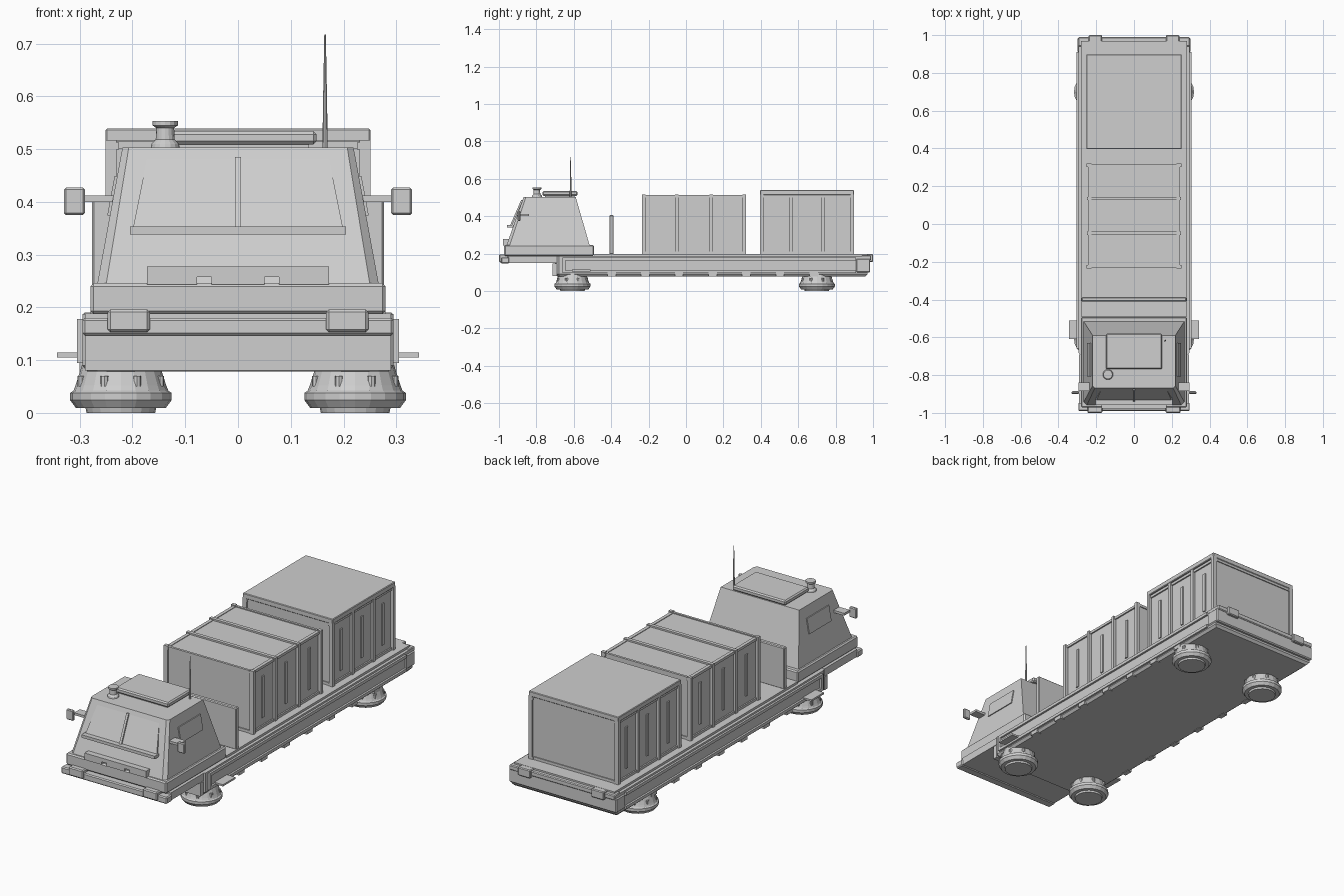
import bpy, bmesh, math
from mathutils import Vector

old = bpy.data.objects.get("Cube")
if old:
    bpy.data.objects.remove(old, do_unlink=True)

grey = bpy.data.materials.new("light_grey")
grey.use_nodes = True
COLOUR = (0.62, 0.62, 0.62, 1)
grey.diffuse_color = COLOUR
grey.node_tree.nodes["Principled BSDF"].inputs["Base Color"].default_value = COLOUR


def finish(name, bm, bevel=0):
    bmesh.ops.recalc_face_normals(bm, faces=bm.faces)
    me = bpy.data.meshes.new(name)
    bm.to_mesh(me)
    bm.free()
    me.materials.append(grey)
    ob = bpy.data.objects.new(name, me)
    bpy.context.collection.objects.link(ob)
    if bevel:
        mod = ob.modifiers.new("edge_bevel", "BEVEL")
        mod.width = bevel
        mod.segments = 1
    return ob


def box(name, x, y, z, bevel=0):
    """Box from (min, max) ranges."""
    bm = bmesh.new()
    bmesh.ops.create_cube(bm, size=1)
    for v in bm.verts:
        v.co = [r[0] if c < 0 else r[1] for c, r in zip(v.co, (x, y, z))]
    return finish(name, bm, bevel)


def pair(name, x, y, z, bevel=0):
    """Matching boxes on the left and right."""
    box(name + "_left", x, y, z, bevel)
    box(name + "_right", (-x[1], -x[0]), y, z, bevel)


def loft(name, loops, bevel=0):
    """Closed solid through equal point loops."""
    bm = bmesh.new()
    rings = [[bm.verts.new(p) for p in lp] for lp in loops]
    for a, b in zip(rings, rings[1:]):
        for i in range(len(a)):
            j = (i + 1) % len(a)
            bm.faces.new((a[i], a[j], b[j], b[i]))
    bm.faces.new(rings[0])
    bm.faces.new(rings[-1])
    return finish(name, bm, bevel)


def turned(name, profile, cx, cy, sides=20):
    """Round solid from (radius, z) pairs."""
    def ring(r, z):
        return [(cx + r * math.cos(math.tau * i / sides),
                 cy + r * math.sin(math.tau * i / sides), z) for i in range(sides)]
    return loft(name, [ring(r, z) for r, z in profile])


def outline(w, front, back, cut, z):
    """Rectangle with clipped front corners."""
    return [(-w, back, z), (w, back, z), (w, front + cut, z), (w - cut, front, z),
            (cut - w, front, z), (-w, front + cut, z)]


# Chassis and deck
loft("chassis", [outline(0.285, -0.69, 0.96, 0.02, 0.078),
                 outline(0.295, -0.7, 0.97, 0.02, 0.09),
                 outline(0.295, -0.7, 0.97, 0.02, 0.187)])
box("deck", (-0.28, 0.28), (-0.49, 0.97), (0.185, 0.198))
pair("rail_top", (0.29, 0.305), (-0.66, 0.91), (0.163, 0.178))
pair("rail_bottom", (0.29, 0.305), (-0.66, 0.91), (0.095, 0.11))
pair("rail_front_end", (0.29, 0.305), (-0.66, -0.645), (0.1, 0.17))
for i in range(7):
    y = -0.42 + i * 0.18
    pair(f"rail_clamp_{i}", (0.275, 0.3), (y, y + 0.045), (0.076, 0.1))
pair("step", (0.28, 0.343), (-0.61, -0.51), (0.105, 0.114))

# Rear bar and lamps
box("rear_bar", (-0.3, 0.3), (0.91, 0.985), (0.1, 0.172), 0.005)
box("rear_ledge", (-0.295, 0.295), (0.94, 0.99), (0.165, 0.19), 0.004)
pair("rear_lamp", (0.17, 0.24), (0.95, 1.0), (0.155, 0.197), 0.004)

# Hover pads with studs
PAD = [(0.065, 0), (0.067, 0.009), (0.085, 0.009), (0.096, 0.024), (0.096, 0.038),
       (0.09, 0.042), (0.086, 0.052), (0.074, 0.09)]
for sx, side in ((1, "left"), (-1, "right")):
    for cy, end in ((-0.607, "front"), (0.7, "rear")):
        cx = sx * 0.222
        turned(f"hover_pad_{end}_{side}", PAD, cx, cy)
        for k in range(8):
            a = math.tau * (k + 0.5) / 8
            px, py = cx + 0.08 * math.cos(a), cy + 0.08 * math.sin(a)
            turned(f"pad_stud_{end}_{side}_{k}", [(0.008, 0.05), (0.008, 0.07)], px, py, 8)

# Cab
box("cab_base", (-0.28, 0.28), (-0.972, -0.492), (0.187, 0.246), 0.006)
BOTTOM, TOP = 0.243, 0.503
loft("cab_body", [outline(0.267, -0.96, -0.515, 0.017, BOTTOM),
                  outline(0.219, -0.868, -0.59, 0.012, TOP)])
box("cab_nose_trim", (-0.172, 0.172), (-0.978, -0.935), (0.258, 0.277))
for i, (x0, x1) in enumerate(((-0.172, -0.078), (-0.05, 0.05), (0.078, 0.172))):
    box(f"nose_trim_panel_{i}", (x0, x1), (-0.978, -0.945), (0.243, 0.26))
box("cab_underside_beam", (-0.29, 0.29), (-0.95, -0.69), (0.15, 0.188))
box("chassis_front_lip", (-0.29, 0.29), (-0.715, -0.69), (0.08, 0.147))

# Front bumper and lamps
box("front_bumper", (-0.295, 0.295), (-0.99, -0.945), (0.146, 0.18), 0.005)
pair("front_lamp", (0.167, 0.247), (-1.0, -0.95), (0.153, 0.196), 0.005)


def windscreen_panel(name, top_x, low_x, out):
    """Sloping panel between two (min, max) x ranges."""
    ty, ly = -0.874 - out, -0.935 - out
    face = [(top_x[0], ty, 0.485), (top_x[1], ty, 0.485),
            (low_x[1], ly, 0.345), (low_x[0], ly, 0.345)]
    loft(name, [face, [(x, y + 0.02, z) for x, y, z in face]])


# Windscreen with bars and sill
windscreen_panel("windscreen", (-0.172, 0.172), (-0.2, 0.2), 0)
windscreen_panel("windscreen_bar", (-0.006, 0.006), (-0.006, 0.006), 0.008)
box("windscreen_sill", (-0.205, 0.205), (-0.957, -0.91), (0.338, 0.353))

# Side windows following the cab slope
for sx, side in ((1, "left"), (-1, "right")):
    def wall(z, out):
        return sx * (0.267 - 0.048 * (z - BOTTOM) / (TOP - BOTTOM) + out)
    def pane(out):
        return [(wall(z, out), y, z) for y, z in
                ((-0.807, 0.374), (-0.631, 0.374), (-0.631, 0.449), (-0.807, 0.449))]
    loft(f"side_window_{side}", [pane(-0.003), pane(0.005)])

# Mirrors
pair("mirror", (0.29, 0.33), (-0.9, -0.885), (0.375, 0.427), 0.004)
pair("mirror_arm", (0.225, 0.295), (-0.885, -0.84), (0.4, 0.412))

# Roof fittings
box("roof_hatch_neck", (-0.135, 0.135), (-0.755, -0.595), (0.5, 0.512))
box("roof_hatch", (-0.149, 0.149), (-0.768, -0.58), (0.509, 0.534), 0.006)
turned("roof_vent", [(0.028, 0.5), (0.026, 0.51), (0.018, 0.518), (0.017, 0.54),
                     (0.024, 0.545), (0.024, 0.553)], -0.138, -0.797, 16)
turned("antenna", [(0.005, 0.5), (0.004, 0.58), (0.0015, 0.717)], 0.165, -0.617, 8)

# Headboard behind the cab
box("headboard", (-0.277, 0.277), (-0.41, -0.387), (0.195, 0.405), 0.004)


def container(name, y0, y1, top, lid):
    """Cargo box with corner posts, ribs and slats."""
    w, base = 0.236, 0.198
    body_top = top - 0.008
    box(name + "_body", (-w, w), (y0 + 0.008, y1 - 0.008), (base, body_top))
    for y, end in ((y0, "front"), (y1 - 0.018, "rear")):
        pair(f"{name}_post_{end}", (w - 0.006, 0.251), (y, y + 0.018), (base, top))
        box(f"{name}_sill_{end}", (-w, w), (y + 0.003, y + 0.015), (base, base + 0.014))
        box(f"{name}_top_bar_{end}", (-w, w), (y + 0.003, y + 0.015), (top - 0.016, top - 0.003))
    pair(name + "_side_sill", (w - 0.01, 0.243), (y0, y1), (base, base + 0.012))
    pair(name + "_side_top", (w - 0.01, 0.243), (y0, y1), (top - 0.018, top - 0.005))
    bay = (y1 - y0) / 3
    for i in (1, 2):
        y = y0 + bay * i
        pair(f"{name}_rib_{i}", (w - 0.005, 0.249), (y - 0.009, y + 0.009), (base, top))
        if not lid:
            box(f"{name}_roof_rib_{i}", (-w, w), (y - 0.009, y + 0.009), (body_top - 0.005, top))
    for i in range(3):
        y = y0 + bay * (i + 0.5)
        pair(f"{name}_slat_{i}", (w - 0.005, 0.242), (y - 0.008, y + 0.008),
             (base + 0.05, top - 0.06))
    if lid:
        box(name + "_lid", (-0.251, 0.251), (y0, y1), (top - 0.004, top + 0.022), 0.003)


# Cargo
container("front_container", -0.235, 0.32, 0.517, False)
container("rear_container", 0.396, 0.898, 0.517, True)
